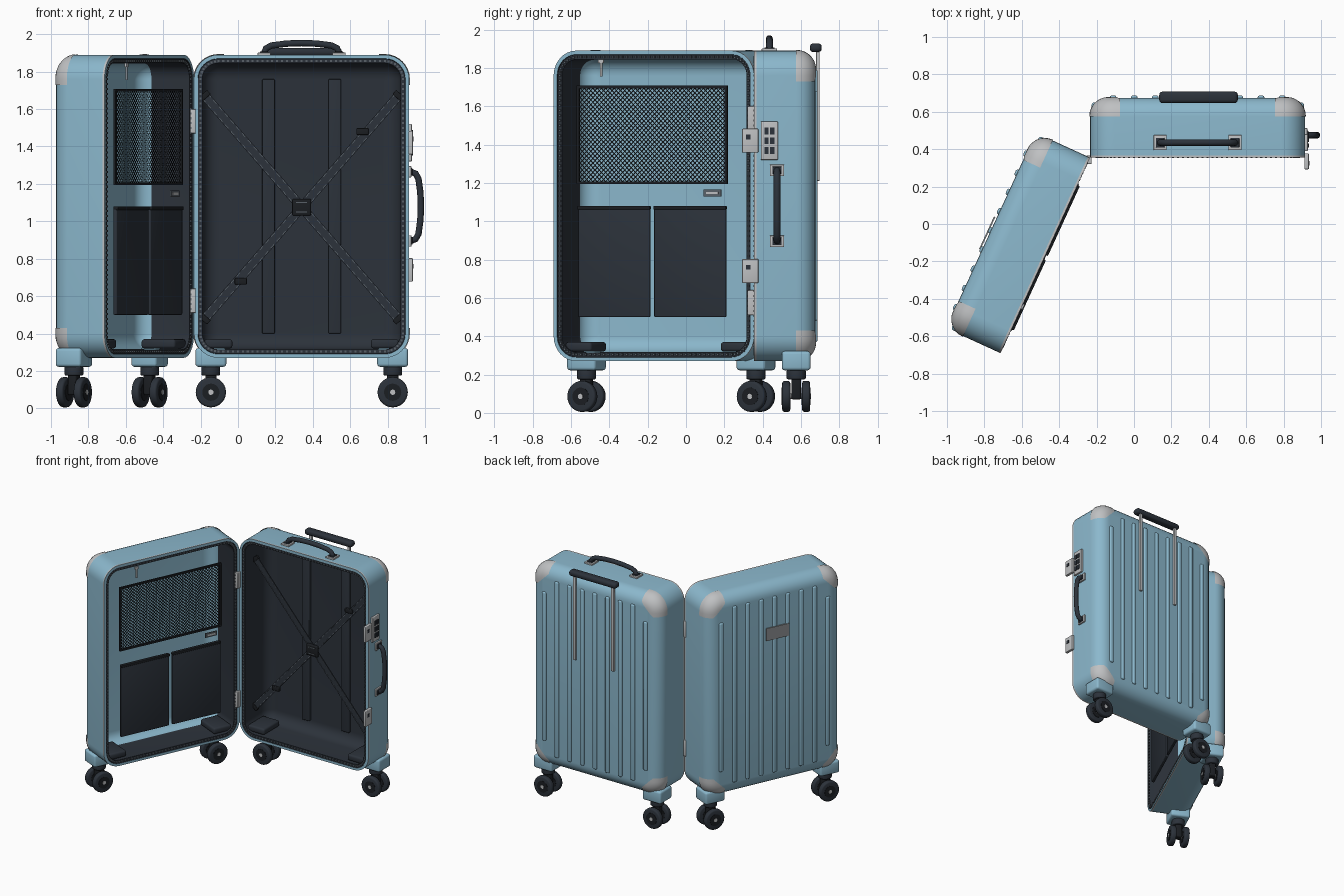
import bpy, bmesh, math
from mathutils import Matrix, Vector

cube = bpy.data.objects.get("Cube")
if cube:
    bpy.data.objects.remove(cube, do_unlink=True)


def material(name, rgb):
    m = bpy.data.materials.new(name)
    m.use_nodes = True
    m.diffuse_color = (*rgb, 1)
    m.node_tree.nodes["Principled BSDF"].inputs["Base Color"].default_value = (*rgb, 1)
    return m


BLUE = material("sky_blue", (0.26, 0.48, 0.61))
DARK = material("charcoal", (0.025, 0.032, 0.043))
BLACK = material("black", (0.011, 0.013, 0.016))
SLATE = material("slate_grey", (0.1, 0.12, 0.14))
METAL = material("light_metal", (0.52, 0.53, 0.54))
PLATE = material("plate_grey", (0.28, 0.29, 0.3))

# Local frame of a half: x runs from the hinge, y goes into the shell
W, H, D, ZC = 1.15, 1.62, 0.32, 1.08
CX, HX, HZ = W / 2, W / 2, H / 2
HINGE = Matrix.Translation((-0.235, 0.355, 0))
MAIN = HINGE
LID = HINGE @ Matrix.Rotation(math.radians(65.4), 4, 'Z') @ Matrix.Scale(-1, 4, (1, 0, 0))


def emit(name, bm, mats, frame):
    bmesh.ops.transform(bm, matrix=frame, verts=bm.verts)
    if frame.determinant() < 0:
        bmesh.ops.reverse_faces(bm, faces=bm.faces)
    me = bpy.data.meshes.new(name)
    bm.to_mesh(me)
    bm.free()
    for m in mats:
        me.materials.append(m)
    me.shade_smooth()
    me.set_sharp_from_angle(angle=math.radians(35))
    ob = bpy.data.objects.new(name, me)
    bpy.context.collection.objects.link(ob)
    return ob


def boxes(name, frame, mat, items, bevel=0.0):
    """items: (centre, size) or (centre, size, angle about y)"""
    bm = bmesh.new()
    for c, s, *a in items:
        rot = Matrix.Rotation(a[0] if a else 0, 4, 'Y')
        bmesh.ops.create_cube(bm, size=1, matrix=Matrix.Translation(c) @ rot @ Matrix.Diagonal((*s, 1)))
    if bevel:
        bmesh.ops.bevel(bm, geom=bm.edges[:], offset=bevel, segments=3, affect='EDGES', profile=0.5)
    return emit(name, bm, [mat], frame)


def cylinders(name, frame, mat, items, axis='Y', bevel=0.0):
    """items: (centre, radius, depth)"""
    turn = Matrix.Rotation(math.pi / 2, 4, 'X') if axis == 'Y' else Matrix()
    bm = bmesh.new()
    for c, r, d in items:
        bmesh.ops.create_cone(bm, cap_ends=True, segments=28, radius1=r, radius2=r, depth=d,
                              matrix=Matrix.Translation(c) @ turn)
    if bevel:
        rims = [e for e in bm.edges if e.calc_face_angle(0) > 1]
        bmesh.ops.bevel(bm, geom=rims, offset=bevel, segments=3, affect='EDGES', profile=0.5)
    return emit(name, bm, [mat], frame)


def outline(inset, y, n=8):
    """Rounded rectangle of the shell, shrunk by inset"""
    r = max(0.13 - inset, 0.02)
    pts = []
    for q, (sx, sz) in enumerate([(1, 1), (-1, 1), (-1, -1), (1, -1)]):
        for i in range(n + 1):
            a = math.pi / 2 * (q + i / n)
            pts.append(Vector((CX + sx * (HX - inset - r) + r * math.cos(a), y,
                               ZC + sz * (HZ - inset - r) + r * math.sin(a))))
    return pts


def arc(inset, y, r, n=7):
    return [(inset + r * (1 - math.cos(a)), y + r * math.sin(a))
            for a in (math.pi / 2 * i / n for i in range(n + 1))]


def loft(rings, mat_of, cap):
    """Skin rings of (inset, y) and close the last one"""
    bm = bmesh.new()
    loops = [[bm.verts.new(p) for p in outline(*r)] for r in rings]
    for k, (a, b) in enumerate(zip(loops, loops[1:])):
        for i in range(len(a)):
            j = (i + 1) % len(a)
            bm.faces.new((a[i], a[j], b[j], b[i])).material_index = mat_of(k)
    bm.faces.new(loops[-1]).material_index = cap
    return bm


def shell(prefix, frame, lining):
    # Outer skin with a metal edge band
    bm = loft([(0.02, 0), (0, 0), (0, 0.012)] + arc(0, D - 0.1, 0.1), lambda k: 1 if k == 1 else 0, 0)
    bmesh.ops.recalc_face_normals(bm, faces=bm.faces)
    emit(prefix + "_outer_shell", bm, [BLUE, METAL], frame)

    # Inner walls and back lining
    bm = loft([(0.02, 0), (0.022, 0.006), (0.045, 0.006)] + arc(0.045, 0.21, 0.085),
              lambda k: 1 if k > 3 else 0, 1)
    bmesh.ops.recalc_face_normals(bm, faces=bm.faces)
    bmesh.ops.reverse_faces(bm, faces=bm.faces)
    emit(prefix + "_lining", bm, [DARK, lining], frame)

    # Zip teeth around the rim
    ring, teeth = outline(0.034, 0.003), []
    for a, b in zip(ring, ring[1:] + ring[:1]):
        n = max(1, int((b - a).length / 0.026))
        teeth += [(a.lerp(b, i / n), (0.011, 0.01, 0.011)) for i in range(n)]
    boxes(prefix + "_zip_teeth", frame, SLATE, teeth)

    # Metal corner guards cut from a slightly larger skin
    for sx in (-1, 1):
        for sz in (-1, 1):
            bm = loft([(-0.004, D - 0.1)] + arc(-0.004, D - 0.098, 0.102), lambda k: 0, 0)
            for co, no in [((CX + sx * (HX - 0.16), 0, 0), (sx, 0, 0)),
                           ((0, 0, ZC + sz * (HZ - 0.16)), (0, 0, sz)),
                           ((CX + sx * (HX - 0.11), 0, ZC + sz * (HZ - 0.11)), (sx, 0, sz))]:
                bmesh.ops.bisect_plane(bm, geom=bm.verts[:] + bm.edges[:] + bm.faces[:],
                                       plane_co=co, plane_no=no, clear_inner=True)
            bmesh.ops.recalc_face_normals(bm, faces=bm.faces)
            if sum((f.normal.y * f.calc_area() for f in bm.faces)) < 0:
                bmesh.ops.reverse_faces(bm, faces=bm.faces)
            emit(prefix + "_corner_guard", bm, [METAL], frame)

    # Vertical ribs on the back
    boxes(prefix + "_ribs", frame, BLUE,
          [((CX + 0.113 * k, D, ZC), (0.036, 0.024, 1.2 if abs(k) == 4 else 1.42))
           for k in range(-4, 5)], 0.011)

    # Casters with feet, wells and twin wheels
    xs, y = (0.09, 1.062), 0.22
    boxes(prefix + "_wheel_feet", frame, BLUE, [((x, y, 0.272), (0.165, 0.15, 0.1)) for x in xs], 0.016)
    boxes(prefix + "_wheel_wells", frame, DARK,
          [((CX + s * 0.445, 0.12, 0.345), (0.15, 0.2, 0.05)) for s in (-1, 1)], 0.015)
    cylinders(prefix + "_caster_necks", frame, DARK, [((x, y, 0.2), 0.05, 0.05) for x in xs], 'Z', 0.008)
    boxes(prefix + "_caster_forks", frame, BLACK, [((x, y, 0.13), (0.06, 0.05, 0.12)) for x in xs], 0.01)
    sides = [(x, y + s * 0.052) for x in xs for s in (-1, 1)]
    cylinders(prefix + "_wheels", frame, DARK, [((x, w, 0.086), 0.081, 0.042) for x, w in sides], 'Y', 0.012)
    cylinders(prefix + "_wheel_discs", frame, BLACK, [((x, w, 0.086), 0.046, 0.047) for x, w in sides])
    cylinders(prefix + "_axles", frame, METAL, [((x, y, 0.086), 0.014, 0.156) for x in xs])


shell("base", MAIN, DARK)
shell("lid", LID, BLUE)

# Hinges
boxes("hinges", MAIN, METAL, [((-0.006, -0.012, z), (0.03, 0.045, 0.13)) for z in (0.575, 1.535)], 0.005)


# Carry handles as swept tubes
def handle(name, points, radius):
    cu = bpy.data.curves.new(name, 'CURVE')
    cu.dimensions = '3D'
    cu.bevel_depth, cu.bevel_resolution, cu.use_fill_caps = radius, 3, True
    sp = cu.splines.new('POLY')
    sp.points.add(len(points) - 1)
    for p, c in zip(sp.points, points):
        p.co = (*c, 1)
    sp.use_smooth = True
    cu.materials.append(DARK)
    ob = bpy.data.objects.new(name, cu)
    ob.matrix_world = MAIN
    bpy.context.collection.objects.link(ob)


bow = [(-0.2, 0.01), (-0.19, 0.035), (-0.16, 0.05), (-0.08, 0.06), (0, 0.063),
       (0.08, 0.06), (0.16, 0.05), (0.19, 0.035), (0.2, 0.01)]
top = ZC + HZ
handle("top_handle", [(CX + t, 0.08, top + h) for t, h in bow], 0.018)
handle("side_handle", [(W + h, 0.12, ZC + t * 0.92) for t, h in bow], 0.018)
for mat, k, tag in [(METAL, 1, "plates"), (DARK, 0.65, "sockets")]:
    t = 0.016 if k == 1 else 0.026
    boxes("top_handle_" + tag, MAIN, mat, [((CX + s * 0.2, 0.08, top + 0.004), (0.07 * k, 0.08 * k, t)) for s in (-1, 1)], 0.003)
    boxes("side_handle_" + tag, MAIN, mat, [((W + 0.004, 0.12, ZC + s * 0.185), (t, 0.075 * k, 0.06 * k)) for s in (-1, 1)], 0.003)

# Telescopic handle on the back
boxes("pull_grip", MAIN, DARK, [((CX + 0.005, D + 0.002, 1.905), (0.42, 0.062, 0.045))], 0.018)
boxes("pull_poles", MAIN, METAL, [((CX + s * 0.17, D + 0.013, 1.55), (0.024, 0.018, 0.68)) for s in (-1, 1)], 0.004)

# Latches and combination lock
latch_z = (0.74, 1.42)
boxes("latches", MAIN, METAL, [((W + 0.008, -0.02, z), (0.024, 0.085, 0.125)) for z in latch_z], 0.005)
boxes("latch_buttons", MAIN, DARK, [((W + 0.021, -0.03, z + 0.02), (0.005, 0.025, 0.025)) for z in latch_z])
boxes("lock_plate", MAIN, METAL, [((W + 0.005, 0.08, 1.42), (0.02, 0.09, 0.2))], 0.005)
boxes("lock_dials", MAIN, DARK, [((W + 0.015, 0.08 + dy, 1.42 + dz), (0.012, 0.022, 0.036))
                                 for dy in (-0.015, 0.015) for dz in (-0.05, 0, 0.05)])

# Pole channels and crossed straps inside the base
boxes("pole_channels", MAIN, DARK, [((CX + s * 0.177, 0.285, ZC), (0.068, 0.03, 1.36)) for s in (-1, 1)], 0.006)
tilt, span = math.atan2(1.22, 1.06), 1.6
for sign in (-1, 1):
    a = sign * tilt
    along, across = Vector((math.cos(a), 0, -math.sin(a))), Vector((math.sin(a), 0, math.cos(a)))
    mid = Vector((CX, 0.12 + sign * 0.004, ZC - 0.005))
    boxes("cross_strap", MAIN, DARK, [(mid, (span, 0.008, 0.05), a)])
    n = 34
    boxes("strap_stitches", MAIN, SLATE,
          [(mid + along * span * ((i + 0.5) / n - 0.5) + across * e + Vector((0, -0.005, 0)), (0.026, 0.004, 0.004), a)
           for i in range(n) for e in (-0.019, 0.019)])
    boxes("strap_ends", MAIN, BLACK, [(mid + along * s * 0.79, (0.03, 0.02, 0.06), a) for s in (-1, 1)], 0.004)
boxes("strap_sliders", MAIN, BLACK, [((CX + s * 0.325, 0.11, ZC + s * 0.4), (0.065, 0.024, 0.036)) for s in (-1, 1)], 0.006)
boxes("centre_buckle", MAIN, BLACK, [((CX, 0.11, ZC - 0.005), (0.1, 0.025, 0.09))], 0.008)
boxes("buckle_trim", MAIN, SLATE, [((CX, 0.096, ZC - 0.005 + s * 0.025), (0.06, 0.004, 0.006)) for s in (-1, 1)])

# Lid pockets
PX, PW = 0.585, 0.85
pocket_x = [PX + s * 0.218 for s in (-1, 1)]
boxes("lid_pockets", LID, DARK, [((x, 0.004, 0.79), (0.41, 0.022, 0.58)) for x in pocket_x], 0.006)
boxes("pocket_hems", LID, BLACK, [((x, 0, 1.07), (0.412, 0.028, 0.02)) for x in pocket_x], 0.005)

# Net pocket: diamond mesh trimmed to a rectangle
bm = bmesh.new()
bmesh.ops.create_grid(bm, x_segments=58, y_segments=58, size=0.5)
bmesh.ops.inset_individual(bm, faces=bm.faces[:], thickness=0.0037)
holes = [f for f in bm.faces if all(len(v.link_faces) == 5 or len(v.link_edges) == 3 for v in f.verts)
         and all(abs(v.co.x) < 0.4999 and abs(v.co.y) < 0.4999 for v in f.verts) and f.calc_area() > 0.00008]
bmesh.ops.delete(bm, geom=holes, context='FACES')
place = Matrix.Translation((PX, 0.004, 1.45)) @ Matrix.Rotation(math.pi / 2, 4, 'X') @ Matrix.Rotation(math.pi / 4, 4, 'Z')
bmesh.ops.transform(bm, matrix=place, verts=bm.verts)
for s in (-1, 1):
    for co, no in [((PX + s * PW / 2, 0, 0), (s, 0, 0)), ((0, 0, 1.45 + s * 0.25), (0, 0, s))]:
        bmesh.ops.bisect_plane(bm, geom=bm.verts[:] + bm.edges[:] + bm.faces[:],
                               plane_co=co, plane_no=no, clear_outer=True)
emit("net_pocket", bm, [BLACK], LID)
boxes("net_border", LID, BLACK,
      [((PX, 0.002, 1.45 + s * 0.25), (PW + 0.012, 0.014, 0.014)) for s in (-1, 1)] +
      [((PX + s * PW / 2, 0.002, 1.45), (0.014, 0.014, 0.5)) for s in (-1, 1)])

# Small lid fittings
boxes("lid_tag", LID, SLATE, [((0.24, 0.004, 1.147), (0.1, 0.008, 0.035))])
boxes("lid_tag_inlay", LID, METAL, [((0.24, -0.001, 1.147), (0.07, 0.004, 0.012))])
boxes("zip_pull", LID, METAL, [((0.875, -0.004, 1.79), (0.012, 0.008, 0.07)), ((0.875, -0.004, 1.835), (0.03, 0.01, 0.02))])
boxes("name_plate", LID, PLATE, [((CX + 0.02, D + 0.012, 1.5), (0.19, 0.008, 0.1))])
